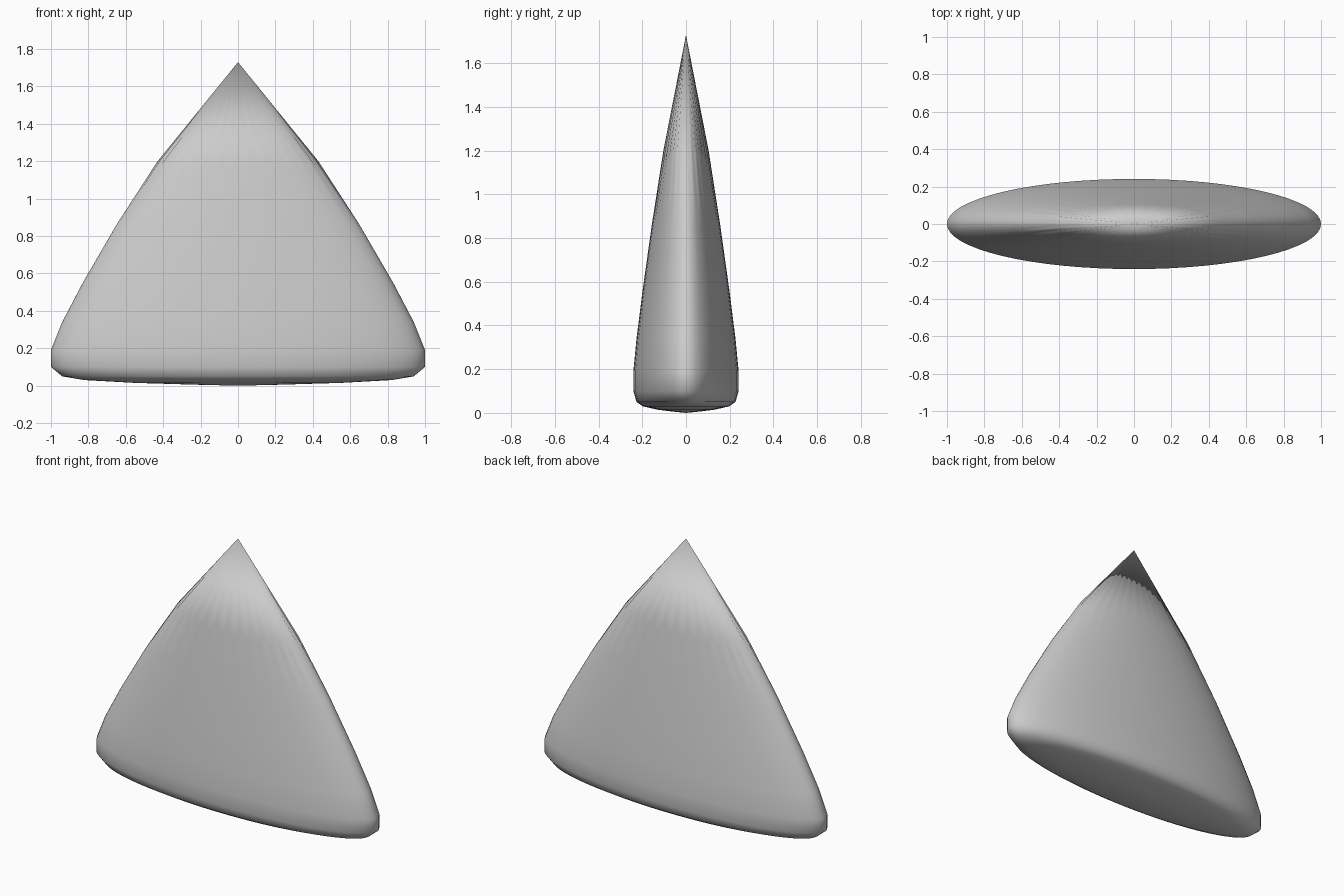
import bpy, bmesh, math

cube = bpy.data.objects.get("Cube")
if cube:
    bpy.data.objects.remove(cube, do_unlink=True)

SEGMENTS = 64
DEPTH = 0.241  # front-to-back squash

# Outline from the ring under the tip down to the underside: radius, height
OUTLINE = [(0.43, 1.2), (0.65, 0.86), (0.83, 0.55), (0.94, 0.34), (1.0, 0.19),
           (1.0, 0.1), (0.94, 0.05), (0.82, 0.03), (0.55, 0.015), (0.25, 0.006)]
FLUTE = (0.463, 1.14)  # lower, alternate points of the ring under the tip

grey = bpy.data.materials.new("plain_grey")
grey.use_nodes = True
grey.diffuse_color = (0.6, 0.6, 0.6, 1)
grey.node_tree.nodes["Principled BSDF"].inputs["Base Color"].default_value = (0.6, 0.6, 0.6, 1)


def ring(bm, level):
    """One oval ring of the body; the top ring zigzags into flutes."""
    verts = []
    for i in range(SEGMENTS):
        r, z = FLUTE if level == 0 and i % 2 else OUTLINE[level]
        a = math.tau * i / SEGMENTS
        verts.append(bm.verts.new((r * math.cos(a), r * math.sin(a) * DEPTH, z)))
    return verts


# Flattened cone with a rounded rim and gently bulging underside
bm = bmesh.new()
tip = bm.verts.new((0, 0, 1.73))
base = bm.verts.new((0, 0, 0))
rings = [ring(bm, k) for k in range(len(OUTLINE))]
for i in range(SEGMENTS):
    j = (i + 1) % SEGMENTS
    bm.faces.new((tip, rings[0][i], rings[0][j]))
    for upper, lower in zip(rings, rings[1:]):
        bm.faces.new((upper[i], lower[i], lower[j], upper[j]))
    bm.faces.new((base, rings[-1][j], rings[-1][i]))
bmesh.ops.recalc_face_normals(bm, faces=bm.faces)
for face in bm.faces:
    face.smooth = True

mesh = bpy.data.meshes.new("flattened_cone")
bm.to_mesh(mesh)
bm.free()
mesh.materials.append(grey)
body = bpy.data.objects.new("flattened_cone", mesh)
bpy.context.collection.objects.link(body)
